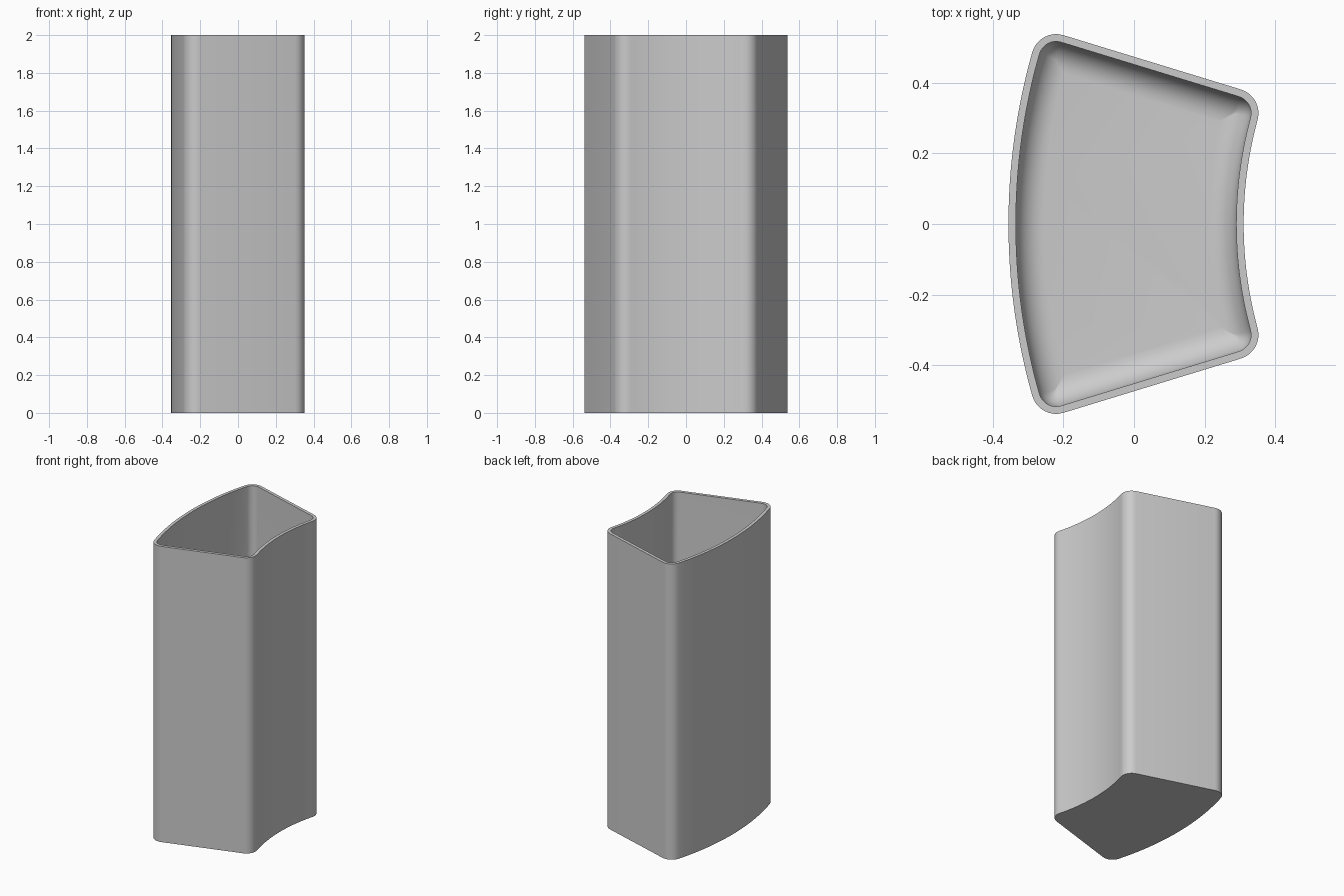
import bpy
import bmesh
from math import cos, sin, radians, sqrt, pi
from mathutils import Vector

old = bpy.data.objects.get("Cube")
if old:
    bpy.data.objects.remove(old, do_unlink=True)

HEIGHT, WALL, FLOOR, FILLET = 2.0, 0.021, 0.021, 0.08
CENTRE_X = 1.43                  # shared centre of the two curved walls
R_OUT, R_IN = 1.785, 1.12        # wide and narrow wall radii
SIDE_ANGLE, SIDE_GAP = radians(17), 0.034
CORNER = 0.07
ARC_STEPS, CORNER_STEPS = 14, 8

ALONG = Vector((-cos(SIDE_ANGLE), sin(SIDE_ANGLE)))
NORMAL = Vector((sin(SIDE_ANGLE), cos(SIDE_ANGLE)))


def section(inset):
    """Rounded ring-sector outline, moved inwards by inset."""
    rho = max(CORNER - inset, 0.002)
    side = SIDE_GAP - inset - rho

    def corner_centre(dist):
        return NORMAL * side + ALONG * sqrt(dist * dist - side * side)

    def arc(radius, end):
        full = Vector((-1, 0)).angle_signed(end)
        start = Vector((-radius, 0))
        pts = []
        for i in range(ARC_STEPS):
            a = abs(full) * i / ARC_STEPS
            pts.append(Vector((start.x * cos(a), -start.x * sin(a))))
        return pts

    def corner(centre, d0, d1):
        return [centre + rho * d0.slerp(d1, i / CORNER_STEPS)
                for i in range(CORNER_STEPS + 1)]

    wide = corner_centre(R_OUT - inset - rho)
    narrow = corner_centre(R_IN + inset + rho)
    half = arc(R_OUT - inset, wide)
    half += corner(wide, wide.normalized(), NORMAL)
    half += corner(narrow, NORMAL, -narrow.normalized())
    half += reversed(arc(R_IN + inset, narrow))
    mirrored = [Vector((p.x, -p.y)) for p in reversed(half[1:-1])]
    return [(p.x + CENTRE_X, p.y) for p in half + mirrored]


# Rings: outer wall, rim, inner wall, then the rounded floor edge
rings = [(0, 0), (0, HEIGHT), (WALL, HEIGHT)]
for k in range(9):
    a = k / 8 * pi / 2
    rings.append((WALL + FILLET * (1 - cos(a)), FLOOR + FILLET * (1 - sin(a))))

bm = bmesh.new()
loops = [[bm.verts.new((x, y, z)) for x, y in section(d)] for d, z in rings]
for low, high in zip(loops, loops[1:]):
    n = len(low)
    for i in range(n):
        j = (i + 1) % n
        bm.faces.new((low[i], low[j], high[j], high[i]))
bm.faces.new(loops[0])      # underside
bm.faces.new(loops[-1])     # inside floor
bmesh.ops.recalc_face_normals(bm, faces=bm.faces)
mesh = bpy.data.meshes.new("curved_container")
bm.to_mesh(mesh)
bm.free()

grey = bpy.data.materials.new("plain_grey")
grey.use_nodes = True
colour = (0.6, 0.6, 0.6, 1)
grey.diffuse_color = colour
grey.node_tree.nodes["Principled BSDF"].inputs["Base Color"].default_value = colour
mesh.materials.append(grey)

container = bpy.data.objects.new("curved_container", mesh)
bpy.context.collection.objects.link(container)
bpy.context.view_layer.objects.active = container
container.select_set(True)
bpy.ops.object.shade_smooth_by_angle(angle=radians(35))
